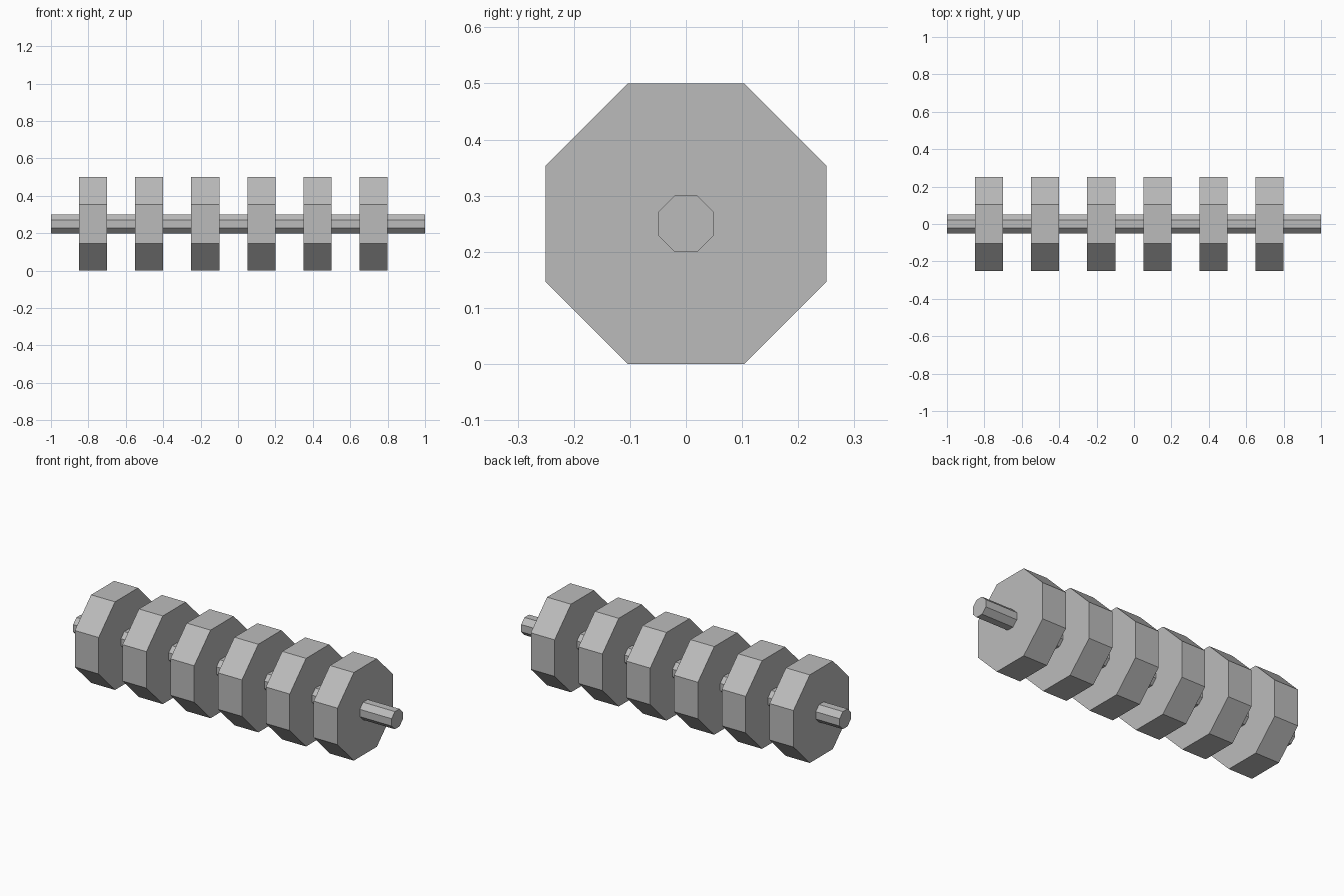
import bpy
import bmesh
import math
from mathutils import Matrix

cube = bpy.data.objects.get("Cube")
if cube:
    bpy.data.objects.remove(cube, do_unlink=True)

SIDES = 8
AXIS_HEIGHT = 0.25

# Single grey metal colour
metal = bpy.data.materials.new("grey metal")
metal.use_nodes = True
metal.diffuse_color = (0.5, 0.5, 0.5, 1)
metal.node_tree.nodes["Principled BSDF"].inputs["Base Color"].default_value = (0.5, 0.5, 0.5, 1)


def octagon_bar(name, x, length, apothem):
    """Flat-shaded octagonal prism along x, with a flat side on top."""
    bm = bmesh.new()
    radius = apothem / math.cos(math.pi / SIDES)
    turn = Matrix.Rotation(math.pi / 2, 4, 'Y') @ Matrix.Rotation(math.pi / SIDES, 4, 'Z')
    bmesh.ops.create_cone(bm, cap_ends=True, segments=SIDES, radius1=radius,
                          radius2=radius, depth=length, matrix=turn)
    mesh = bpy.data.meshes.new(name)
    bm.to_mesh(mesh)
    bm.free()
    mesh.materials.append(metal)
    obj = bpy.data.objects.new(name, mesh)
    obj.location = (x, 0, AXIS_HEIGHT)
    bpy.context.collection.objects.link(obj)
    return obj


# Shaft through the full length
octagon_bar("shaft", 0, 2.0, 0.05)

# Six evenly spaced discs
for i in range(6):
    octagon_bar(f"disc_{i + 1}", -0.775 + 0.3 * i, 0.15, 0.25)
